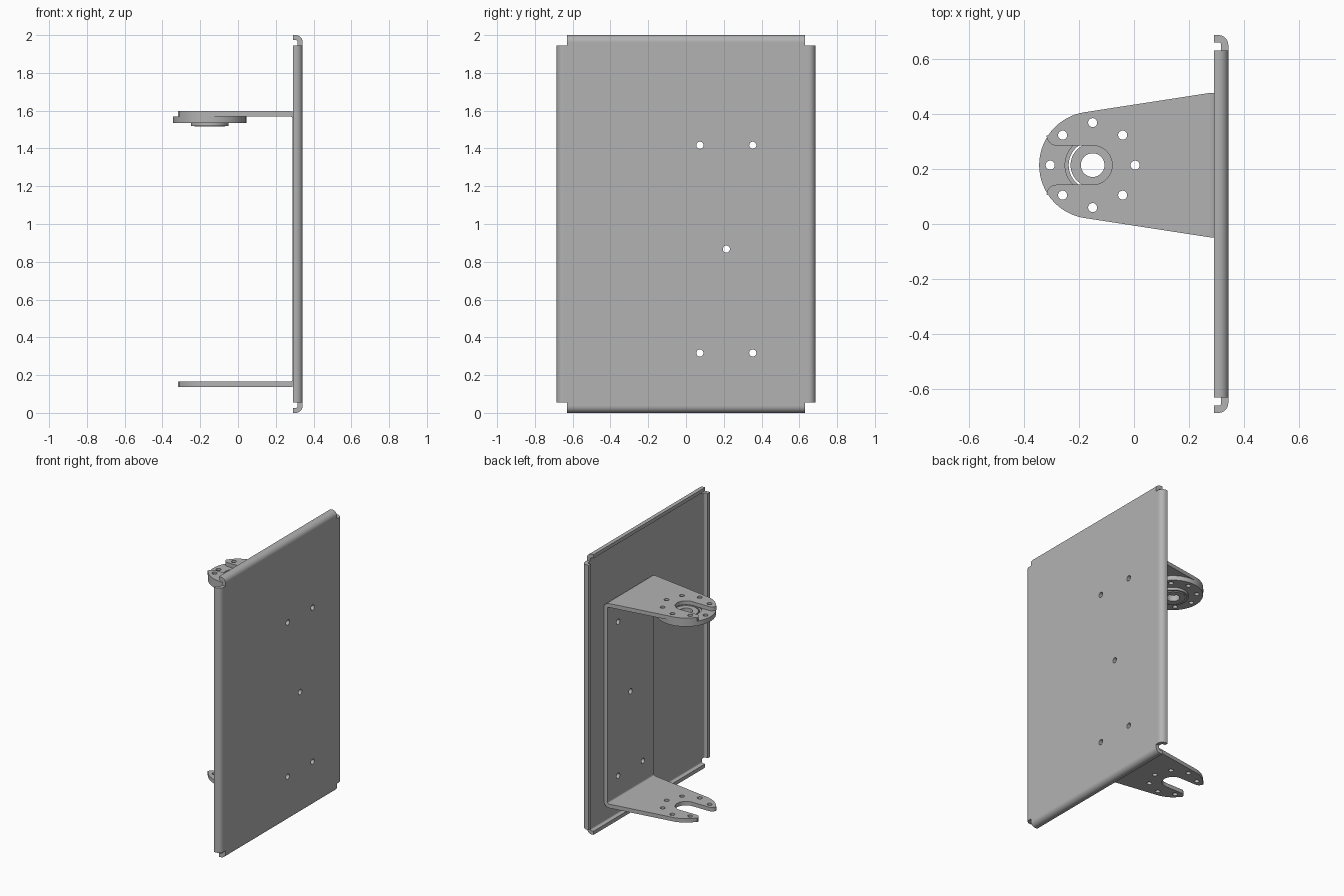
import bpy, bmesh
from math import sin, cos, pi, radians, atan2, acos, hypot
from mathutils import Vector

cube = bpy.data.objects.get("Cube")
if cube:
    bpy.data.objects.remove(cube, do_unlink=True)

steel = bpy.data.materials.new("grey_steel")
steel.use_nodes = True
GREY = (0.45, 0.45, 0.45, 1)
steel.diffuse_color = GREY
steel.node_tree.nodes["Principled BSDF"].inputs["Base Color"].default_value = GREY


def arc(cx, cy, r, a0, a1, n=8):
    """Points along an arc, angles in degrees."""
    return [(cx + r * cos(radians(a0 + (a1 - a0) * i / n)),
             cy + r * sin(radians(a0 + (a1 - a0) * i / n))) for i in range(n + 1)]


def circle(cx, cy, r, n=32):
    return arc(cx, cy, r, 0, 360, n)[:-1]


def rect(u0, v0, u1, v1):
    return [(u0, v0), (u1, v0), (u1, v1), (u0, v1)]


def plate(axis, loops, lo, hi):
    """Extrude an outline with holes from lo to hi along an axis.
    Outline coordinates: z -> (x, y), x -> (y, z), y -> (z, x)."""
    cu = bpy.data.curves.new("outline", 'CURVE')
    cu.dimensions = '2D'
    cu.fill_mode = 'BOTH'
    cu.extrude = (hi - lo) / 2
    for pts in loops:
        sp = cu.splines.new('POLY')
        sp.points.add(len(pts) - 1)
        for p, (u, v) in zip(sp.points, pts):
            p.co = (u, v, 0, 1)
        sp.use_cyclic_u = True
    tmp = bpy.data.objects.new("outline", cu)
    bpy.context.collection.objects.link(tmp)
    dg = bpy.context.evaluated_depsgraph_get()
    me = bpy.data.meshes.new_from_object(tmp.evaluated_get(dg))
    bpy.data.objects.remove(tmp, do_unlink=True)
    bpy.data.curves.remove(cu)
    for vert in me.vertices:
        u, v, w = vert.co
        w += (lo + hi) / 2
        vert.co = {'z': (u, v, w), 'x': (w, u, v), 'y': (v, w, u)}[axis]
    bm = bmesh.new()
    bm.from_mesh(me)
    bmesh.ops.remove_doubles(bm, verts=bm.verts, dist=1e-5)
    bmesh.ops.recalc_face_normals(bm, faces=bm.faces)
    bm.to_mesh(me)
    bm.free()
    return me


def build(name, meshes):
    """Combine plates into one named object."""
    bm = bmesh.new()
    for me in meshes:
        bm.from_mesh(me)
        bpy.data.meshes.remove(me)
    out = bpy.data.meshes.new(name)
    bm.to_mesh(out)
    bm.free()
    out.materials.clear()
    out.materials.append(steel)
    for p in out.polygons:
        p.material_index = 0
    ob = bpy.data.objects.new(name, out)
    bpy.context.collection.objects.link(ob)
    bpy.ops.object.select_all(action='DESELECT')
    ob.select_set(True)
    bpy.context.view_layer.objects.active = ob
    bpy.ops.object.shade_smooth_by_angle(angle=radians(30))
    return ob


CX, CY = -0.15, 0.2135       # pivot axis
MID = 0.867                  # bracket middle height
T = 0.026                    # sheet thickness
BACK, FACE, LIP = 0.342, 0.316, 0.29
HY, HZ, TOP = 0.685, 0.055, 2.0
R = 0.036                    # panel bend radius

bolts = [circle(CY, MID, 0.019, 20)]
bolts += [circle(CY + a * 0.14, MID + b * 0.55, 0.019, 20) for a in (-1, 1) for b in (-1, 1)]


# Panel with four short bent flanges and notched corners
def flange(edge, s):
    """Bend and lip section as (x, offset), with the edge on side s."""
    c = edge - s * R
    outer = [(x, c + s * d) for x, d in arc(BACK - R, 0, R, 0, 90)]
    inner = [(x, c + s * d) for x, d in arc(BACK - R, 0, R - T, 90, 0)]
    return outer + [(LIP, edge), (LIP, edge - s * T)] + inner


def swap(pts):
    return [(b, a) for a, b in pts]


ny, nz = 0.63, 0.055
fy, fz = HY - R, R
outline = [(-ny, fz), (ny, fz), (ny, nz), (fy, nz), (fy, TOP - nz), (ny, TOP - nz),
           (ny, TOP - fz), (-ny, TOP - fz), (-ny, TOP - nz), (-fy, TOP - nz),
           (-fy, nz), (-ny, nz)]
panel = [plate('x', [outline] + bolts, FACE, BACK)]
for s in (-1, 1):
    panel.append(plate('z', [flange(s * HY, s)], nz, TOP - nz))
    panel.append(plate('y', [swap(flange(TOP if s > 0 else 0, s))], -ny, ny))
build("back_panel", panel)

# U bracket: web, two bends, two slotted arms
HALF, ARM_X, RB = 0.262, 0.276, 0.04
Z_OUT = 0.73                 # half height of the bracket
TB = 0.028
PR, SLOT = 0.194, 0.071      # arm nose radius and slot half width

dx, dy = ARM_X - CX, HALF
tangent = atan2(dy, dx) + acos(PR / hypot(dx, dy))
half = [(ARM_X, HALF)]
half += [(x - CX + CX, y) for x, y in arc(CX, 0, PR, tangent * 180 / pi, 146, 14)]
half += arc(-0.281, SLOT + 0.036, 0.036, 180, 270, 6)
half += arc(CX, 0, SLOT, 90, 0, 10)
arm = [(x, CY + y) for x, y in half] + [(x, CY - y) for x, y in reversed(half[:-1])]


def bolt_ring(skip=()):
    return [circle(CX + 0.154 * cos(k * pi / 4), CY + 0.154 * sin(k * pi / 4), 0.0165, 20)
            for k in range(8) if k not in skip]


bracket = [plate('x', [rect(CY - HALF, MID - Z_OUT + RB, CY + HALF, MID + Z_OUT - RB)] + bolts,
                 FACE - TB, FACE)]
for s in (-1, 1):
    zc = MID + s * (Z_OUT - RB)
    bend = arc(ARM_X, 0, RB, 0, 90) + arc(ARM_X, 0, RB - TB, 90, 0)
    bracket.append(plate('y', [[(zc + s * d, x) for x, d in bend]], CY - HALF, CY + HALF))
    z0, z1 = sorted((MID + s * Z_OUT, MID + s * (Z_OUT - TB)))
    bracket.append(plate('z', [arm] + bolt_ring(skip=(4,)), z0, z1))
build("mounting_bracket", bracket)

# Pivot plate bolted under the upper arm
ARM_UNDER = MID + Z_OUT - TB
build("pivot_plate", [plate('z', [circle(CX, CY, 0.194, 64), circle(CX, CY, 0.1, 48)]
                            + bolt_ring(), 1.536, ARM_UNDER)])

# Bearing: outer race and inner hub
build("bearing_outer_race", [plate('z', [circle(CX, CY, 0.1, 48), circle(CX, CY, 0.087, 48)],
                                   1.518, 1.558)])
build("bearing_hub", [plate('z', [circle(CX, CY, 0.08, 48), circle(CX, CY, 0.043, 32)],
                            1.515, 1.558)])
